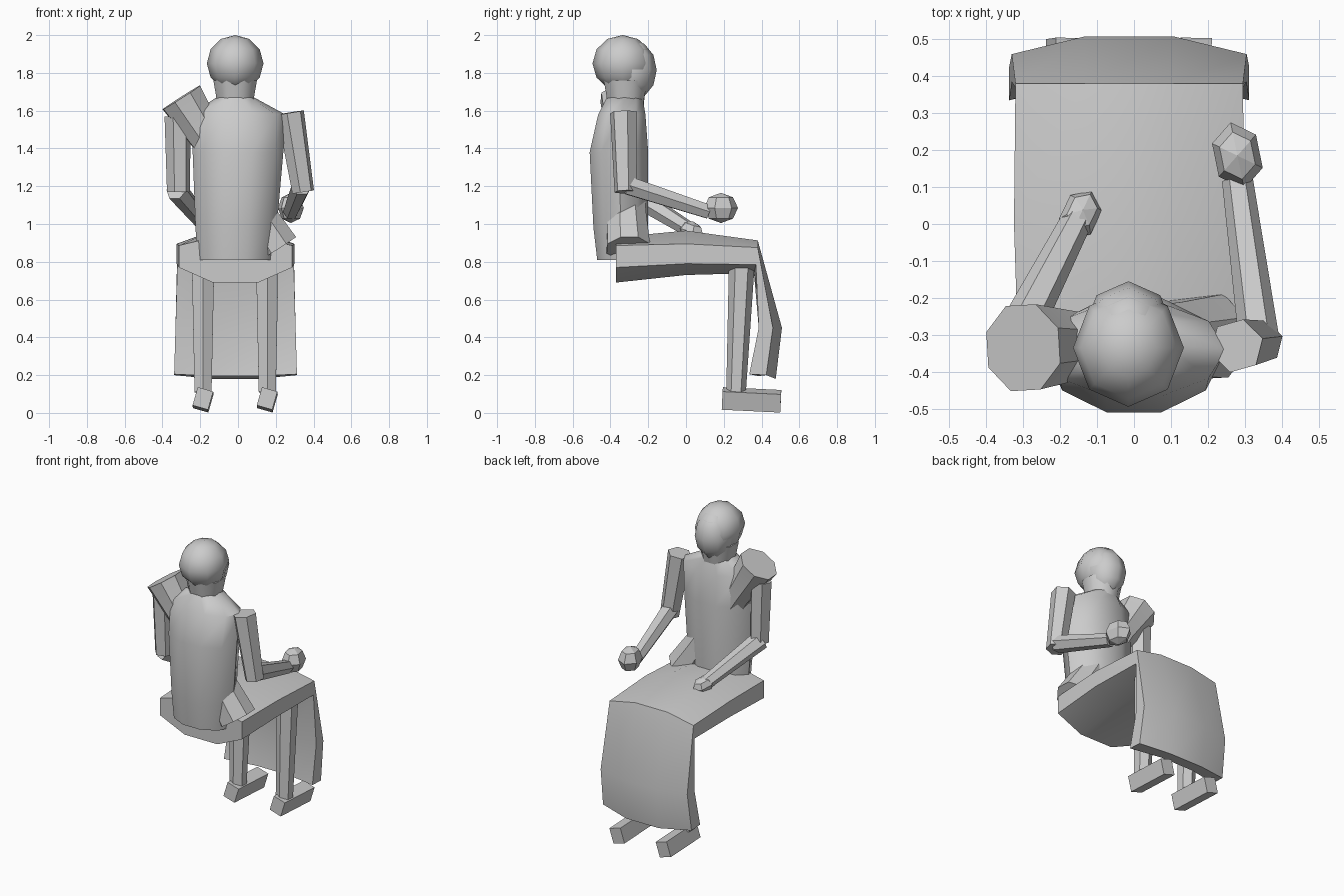
import bpy, bmesh, math
from mathutils import Vector, Matrix, Euler

if "Cube" in bpy.data.objects:
    bpy.data.objects.remove(bpy.data.objects["Cube"])


def finish(bm, name, smooth=None):
    bmesh.ops.recalc_face_normals(bm, faces=bm.faces[:])
    me = bpy.data.meshes.new(name)
    bm.to_mesh(me)
    bm.free()
    ob = bpy.data.objects.new(name, me)
    bpy.context.collection.objects.link(ob)
    if smooth:
        bpy.ops.object.select_all(action='DESELECT')
        ob.select_set(True)
        bpy.context.view_layer.objects.active = ob
        bpy.ops.object.shade_smooth_by_angle(angle=math.radians(smooth))
    return ob


def loft(name, rings, smooth=None):
    bm = bmesh.new()
    loops = [[bm.verts.new(p) for p in ring] for ring in rings]
    for a, b in zip(loops, loops[1:]):
        for i in range(len(a)):
            j = (i + 1) % len(a)
            bm.faces.new((a[i], a[j], b[j], b[i]))
    bm.faces.new(loops[0])
    bm.faces.new(loops[-1])
    return finish(bm, name, smooth)


def tube(name, stops, sides=6, turn=0.0, smooth=None):
    """Straight-sided limb through (point, radius) stops, cut square to its axis."""
    axis = Vector(stops[-1][0]) - Vector(stops[0][0])
    q = axis.to_track_quat('Z', 'Y')
    rings = []
    for p, r in stops:
        ring = []
        for k in range(sides):
            a = turn + 2 * math.pi * k / sides
            ring.append(Vector(p) + q @ Vector((r * math.cos(a), r * math.sin(a), 0)))
        rings.append(ring)
    return loft(name, rings, smooth)


def ball(name, loc, radii, seg=8, rings=6, rot=(0, 0, 0), smooth=None):
    bm = bmesh.new()
    m = Matrix.LocRotScale(Vector(loc), Euler(rot), Vector(radii))
    bmesh.ops.create_uvsphere(bm, u_segments=seg, v_segments=rings, radius=1, matrix=m)
    return finish(bm, name, smooth)


# torso: z, centre x, half width, back y, front y
sections = [(0.81, -0.015, 0.20, -0.47, -0.21), (0.98, -0.01, 0.215, -0.49, -0.20),
            (1.38, 0.0, 0.24, -0.51, -0.20), (1.58, 0.0, 0.25, -0.465, -0.215),
            (1.67, -0.015, 0.10, -0.42, -0.23)]
torso = []
for z, cx, hw, y0, y1 in sections:
    ring = []
    for k in range(10):
        a = 2 * math.pi * k / 10
        c, s = math.cos(a), math.sin(a)
        ring.append((cx + hw * c, (y0 + y1) / 2 + (y1 - y0) / 2 * s / 0.951, z))
    torso.append(ring)
loft("torso", torso, 40)

# neck, face and hair
tube("neck", [((-0.015, -0.32, 1.63), 0.10), ((-0.015, -0.32, 1.76), 0.125)], 8, math.pi / 8, 50)
ball("face", (-0.015, -0.285, 1.815), (0.122, 0.13, 0.16), smooth=50)
ball("hair", (-0.015, -0.335, 1.85), (0.15, 0.16, 0.15), smooth=50)

# sash running diagonally through the torso
tube("sash", [((-0.30, -0.335, 1.67), 0.125), ((-0.16, -0.33, 1.45), 0.095),
              ((0.10, -0.315, 1.04), 0.11), ((0.21, -0.305, 0.87), 0.122)], 8, math.pi / 8, 40)

# arms
tube("right_upper_arm", [((0.278, -0.33, 1.59), 0.074), ((0.345, -0.32, 1.17), 0.06)], 6, 0.4)
tube("left_upper_arm", [((-0.32, -0.33, 1.57), 0.07), ((-0.315, -0.32, 1.17), 0.062)], 6, 0.4)
tube("right_forearm", [((0.338, -0.31, 1.205), 0.055), ((0.28, 0.12, 1.065), 0.042)], 6)
tube("left_forearm", [((-0.325, -0.32, 1.18), 0.06), ((-0.155, 0.01, 0.975), 0.042)], 6)

# hands
ball("right_hand", (0.28, 0.185, 1.085), (0.07, 0.092, 0.08), 6, 4, (0, 0, 0.2))
ball("left_hand", (-0.145, 0.025, 0.965), (0.055, 0.075, 0.05), 6, 4, (-0.3, 0, -0.45))

# lap cloth: half width, then (y, z) of outer middle, outer side, inner side, inner middle
folds = [(0.30, (-0.37, 0.93), (-0.37, 0.886), (-0.37, 0.77), (-0.37, 0.69)),
         (0.312, (0.0, 0.965), (0.0, 0.895), (0.0, 0.79), (0.0, 0.73)),
         (0.308, (0.38, 0.913), (0.38, 0.875), (0.37, 0.785), (0.36, 0.74)),
         (0.318, (0.508, 0.45), (0.46, 0.45), (0.385, 0.45), (0.41, 0.45)),
         (0.325, (0.475, 0.18), (0.425, 0.20), (0.335, 0.205), (0.385, 0.195))]
cloth = []
for hw, om, os_, is_, im in folds:
    half = [(0.12, om), (hw, os_), (hw, is_), (0.12, im)]
    ring = [(x - 0.013, *p) for x, p in half] + [(-x - 0.013, *p) for x, p in reversed(half)]
    cloth.append(ring)
loft("lap_cloth", cloth, 35)

# lower legs and rolled feet
for side, x in (("left", -0.185), ("right", 0.155)):
    tube(side + "_lower_leg", [((x, 0.295, 0.78), 0.068), ((x, 0.265, 0.11), 0.052)], 6, math.pi / 6)
    bm = bmesh.new()
    m = Matrix.LocRotScale(Vector((x, 0.347, 0.069)), Euler((-0.05, 0.28, -0.02)),
                           Vector((0.085, 0.31, 0.10)))
    bmesh.ops.create_cube(bm, size=1, matrix=m)
    finish(bm, side + "_foot")
